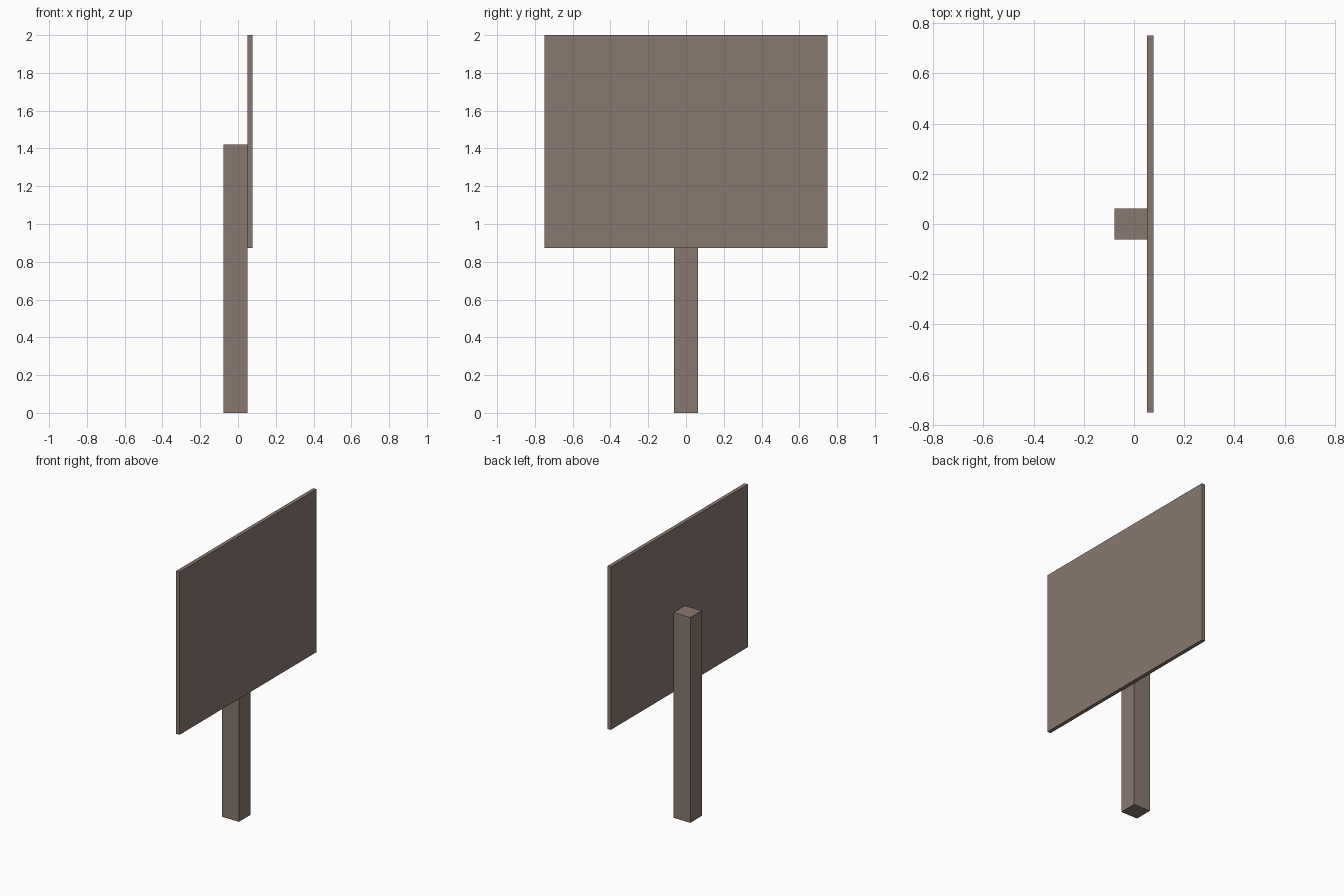
import bpy

if "Cube" in bpy.data.objects:
    bpy.data.objects.remove(bpy.data.objects["Cube"])

# One weathered wood colour for the whole sign
wood = bpy.data.materials.new("weathered_brown")
wood.diffuse_color = (0.25, 0.19, 0.162, 1.0)
wood.use_nodes = True
wood.node_tree.nodes["Principled BSDF"].inputs["Base Color"].default_value = wood.diffuse_color


def box(name, lo, hi):
    """Axis-aligned box between two corners."""
    centre = [(a + b) / 2 for a, b in zip(lo, hi)]
    bpy.ops.mesh.primitive_cube_add(size=1, location=centre)
    obj = bpy.context.object
    obj.name = name
    obj.scale = [b - a for a, b in zip(lo, hi)]
    bpy.ops.object.transform_apply(location=False, rotation=False, scale=True)
    obj.data.materials.append(wood)
    return obj


# Square post behind the board
box("post", (-0.077, -0.0625, 0.0), (0.051, 0.0625, 1.422))
# Thin board fixed to the post's +x side
box("sign_board", (0.051, -0.75, 0.872), (0.077, 0.75, 2.0))
